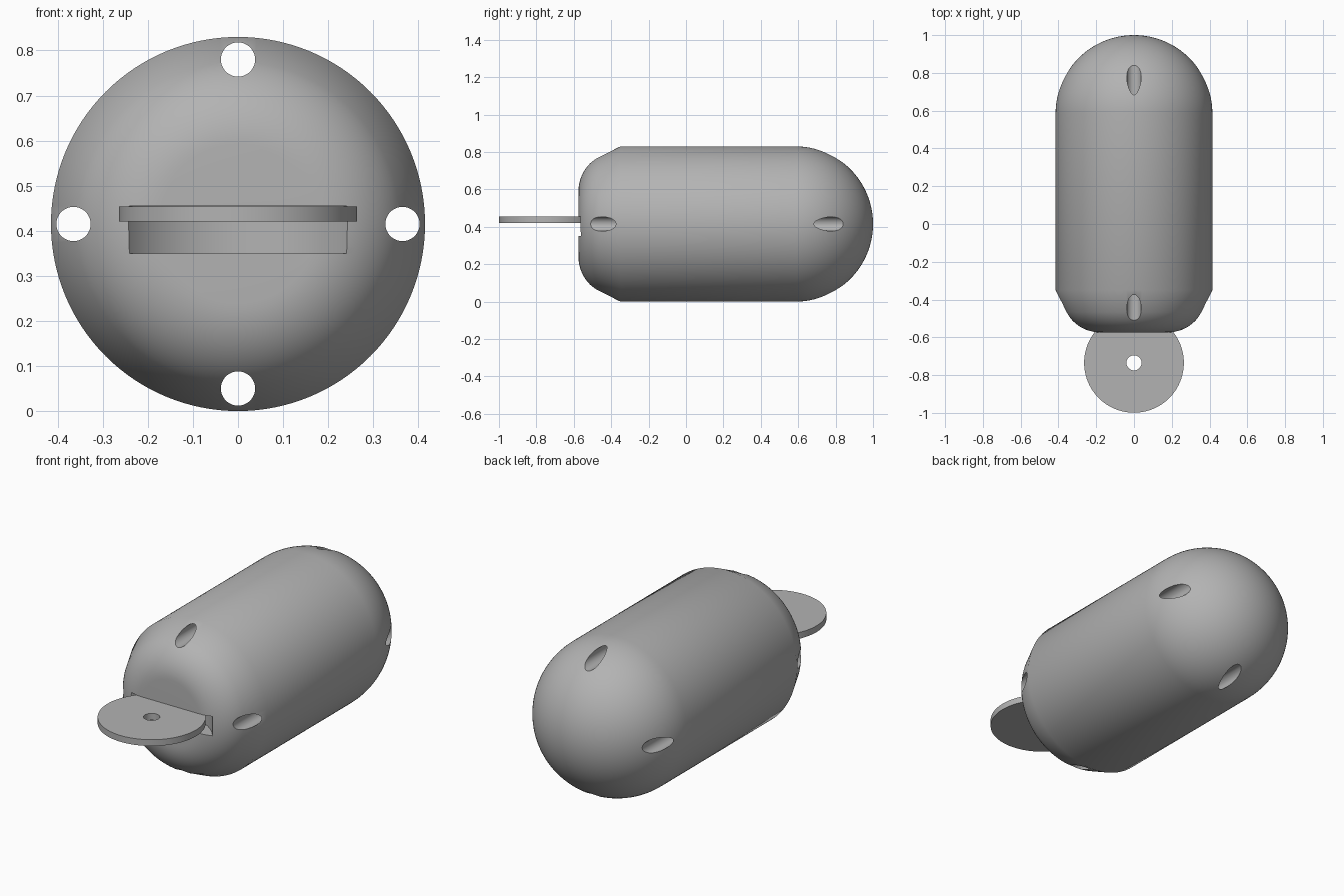
import bpy, bmesh, math
from mathutils import Matrix

cube = bpy.data.objects.get("Cube")
if cube:
    bpy.data.objects.remove(cube, do_unlink=True)

R = 0.415          # body radius, also the height of its axis
SLOT_Y = -0.735    # centre of the tab disc

grey = bpy.data.materials.new("plain grey")
grey.use_nodes = True
COLOUR = (0.45, 0.45, 0.45, 1)
grey.diffuse_color = COLOUR
grey.node_tree.nodes["Principled BSDF"].inputs["Base Color"].default_value = COLOUR


def make_object(name, bm):
    bmesh.ops.recalc_face_normals(bm, faces=bm.faces)
    mesh = bpy.data.meshes.new(name)
    bm.to_mesh(mesh)
    bm.free()
    mesh.materials.append(grey)
    obj = bpy.data.objects.new(name, mesh)
    bpy.context.collection.objects.link(obj)
    return obj


def cylinder(name, radius, depth, centre, axis="Z", segments=64):
    bm = bmesh.new()
    turn = Matrix.Rotation(math.pi / 2, 4, "X") if axis == "Y" else Matrix()
    bmesh.ops.create_cone(bm, cap_ends=True, segments=segments, radius1=radius,
                          radius2=radius, depth=depth,
                          matrix=Matrix.Translation(centre) @ turn)
    return make_object(name, bm)


def lathe(name, profile, segments=128):
    """Revolve (radius, y) points around the body axis."""
    bm = bmesh.new()
    verts = [bm.verts.new((r, y, R)) for r, y in profile]
    edges = [bm.edges.new(pair) for pair in zip(verts, verts[1:])]
    bmesh.ops.spin(bm, geom=verts + edges, cent=(0, 0, R), axis=(0, 1, 0),
                   angle=2 * math.pi, steps=segments)
    bmesh.ops.remove_doubles(bm, verts=bm.verts, dist=1e-5)
    return make_object(name, bm)


def cut(target, cutter):
    mod = target.modifiers.new("cut", "BOOLEAN")
    mod.operation = "DIFFERENCE"
    mod.solver = "EXACT"
    mod.object = cutter
    bpy.context.view_layer.objects.active = target
    bpy.ops.object.modifier_apply(modifier=mod.name)
    bpy.data.objects.remove(cutter, do_unlink=True)


def smooth(obj):
    bpy.ops.object.select_all(action="DESELECT")
    obj.select_set(True)
    bpy.context.view_layer.objects.active = obj
    bpy.ops.object.shade_smooth_by_angle(angle=math.radians(33))


# Body: flat nose, rounded shoulder, straight taper, tube and domed back
profile = [(0, -0.575)]
for i in range(13):
    a = math.radians(61 * i / 12)
    profile.append((0.175 + 0.21 * math.sin(a), -0.575 + 0.21 * (1 - math.cos(a))))
profile.append((R, -0.35))
for i in range(33):
    a = math.pi / 2 * i / 32
    profile.append((R * math.cos(a) if i < 32 else 0, 0.585 + R * math.sin(a)))
body = lathe("body", profile)

# Four bores running the whole length
for i in range(4):
    a = i * math.pi / 2
    cut(body, cylinder("bore_cutter", 0.038, 2.4,
                       (0.365 * math.cos(a), 0, R + 0.365 * math.sin(a)), "Y", 48))

# Curved slot in the nose that receives the tab
cut(body, cylinder("slot_cutter", 0.297, 0.105, (0, SLOT_Y, 0.4025), segments=128))
smooth(body)

# Round tab with a pin hole
tab = cylinder("tab_disc", 0.264, 0.034, (0, SLOT_Y, 0.437), segments=96)
cut(tab, cylinder("pin_hole_cutter", 0.04, 0.2, (0, SLOT_Y, 0.437), segments=48))
smooth(tab)
